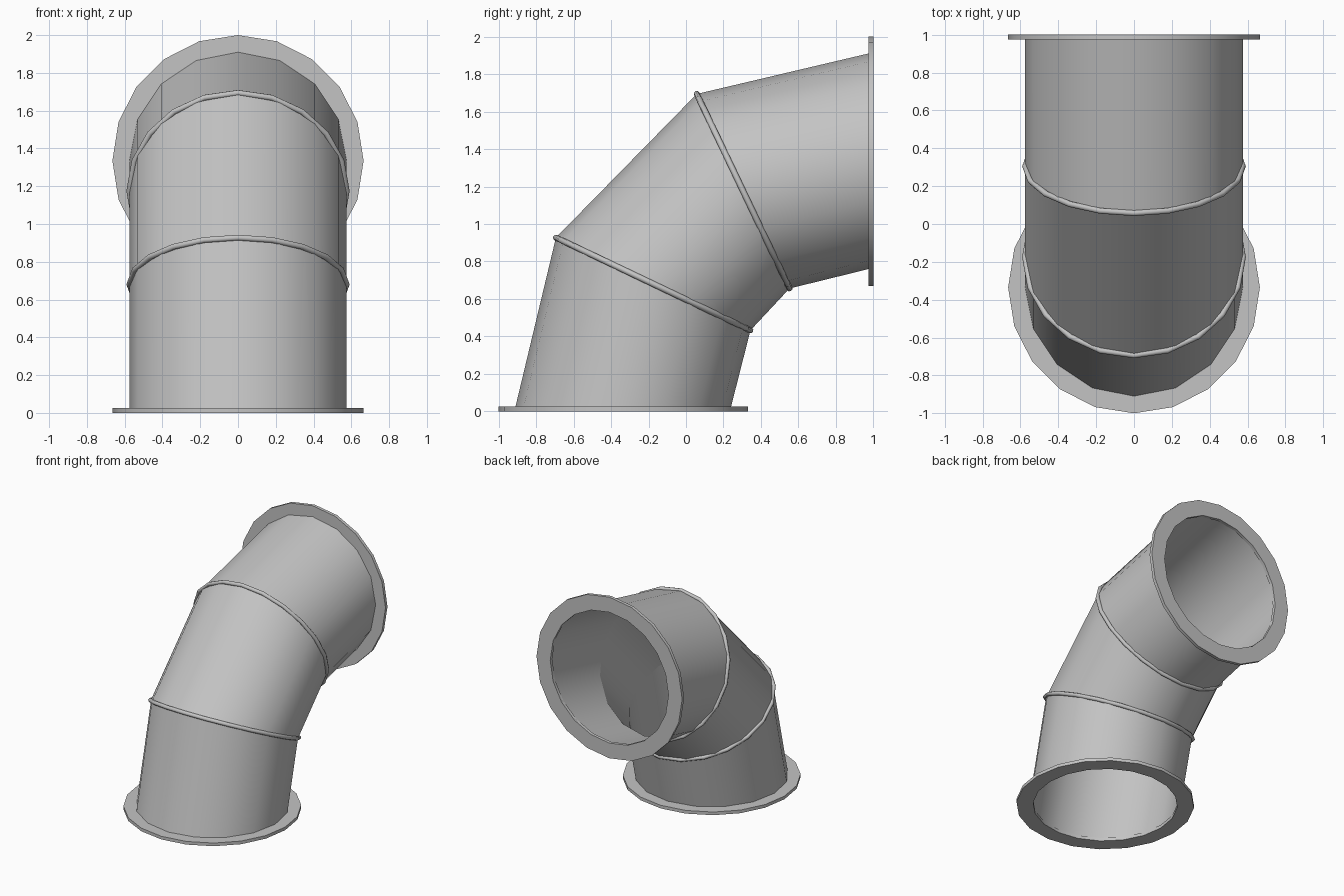
import bpy, bmesh, math
from mathutils import Vector

cube = bpy.data.objects.get("Cube")
if cube:
    bpy.data.objects.remove(cube, do_unlink=True)

metal = bpy.data.materials.new("galvanised grey")
metal.use_nodes = True
grey = (0.55, 0.55, 0.55, 1)
metal.diffuse_color = grey
metal.node_tree.nodes["Principled BSDF"].inputs["Base Color"].default_value = grey

PIPE, BORE, HOLE, RIM = 0.575, 0.55, 0.54, 0.665
PLATE = 0.026
BEAD = 0.016


def station(y, z, tilt):
    """Centre, in-plane direction and normal of a duct cross-section."""
    a = math.radians(tilt)
    return (Vector((0, y, z)),
            Vector((0, math.cos(a), -math.sin(a))),
            Vector((0, math.sin(a), math.cos(a))))


def ring(bm, place, radius, sides, lift=0):
    centre, across, normal = place
    verts = []
    for i in range(sides):
        a = math.tau * i / sides
        p = Vector((math.sin(a) * radius, 0, 0)) + across * (-math.cos(a) * radius)
        verts.append(bm.verts.new(centre + p + normal * lift))
    return verts


def bridge(bm, a, b):
    n = len(a)
    for i in range(n):
        j = (i + 1) % n
        bm.faces.new((a[i], a[j], b[j], b[i]))


def finish(bm, name, angle, recalc=True):
    if recalc:
        bmesh.ops.recalc_face_normals(bm, faces=bm.faces)
    mesh = bpy.data.meshes.new(name)
    bm.to_mesh(mesh)
    bm.free()
    mesh.materials.append(metal)
    obj = bpy.data.objects.new(name, mesh)
    bpy.context.collection.objects.link(obj)
    bpy.ops.object.select_all(action='DESELECT')
    obj.select_set(True)
    bpy.context.view_layer.objects.active = obj
    bpy.ops.object.shade_smooth_by_angle(angle=math.radians(angle))


def loop_solid(name, place, profile, sides, angle):
    """Sweep a closed (radius, lift) profile round a cross-section."""
    bm = bmesh.new()
    rings = [ring(bm, place, r, sides, h) for r, h in profile]
    for a, b in zip(rings, rings[1:] + rings[:1]):
        bridge(bm, a, b)
    finish(bm, name, angle)


# Duct sections: an outer skin and an inner skin between each pair of stations
stations = [station(-0.34, 0.004, 0), station(-0.175, 0.68, 25.5),
            station(0.305, 1.175, 64.5), station(0.996, 1.34, 90)]
names = ["lower_duct", "middle_duct", "upper_duct"]
for name, start, end in zip(names, stations, stations[1:]):
    bm = bmesh.new()
    bridge(bm, ring(bm, start, PIPE, 16), ring(bm, end, PIPE, 16))
    bridge(bm, ring(bm, end, BORE, 16), ring(bm, start, BORE, 16))
    finish(bm, name, 40, recalc=False)

# Rounded beads over the two joints
bead = [(PIPE + BEAD * math.cos(math.tau * k / 8), BEAD * math.sin(math.tau * k / 8))
        for k in range(8)]
for name, place in zip(["lower_bead", "upper_bead"], stations[1:3]):
    loop_solid(name, place, bead, 20, 50)

# Flat flanges at both openings
flange = [(HOLE, 0), (RIM, 0), (RIM, PLATE), (HOLE, PLATE)]
loop_solid("bottom_flange", station(-0.335, 0, 0), flange, 20, 30)
loop_solid("back_flange", station(1 - PLATE, 1.335, 90), flange, 20, 30)
